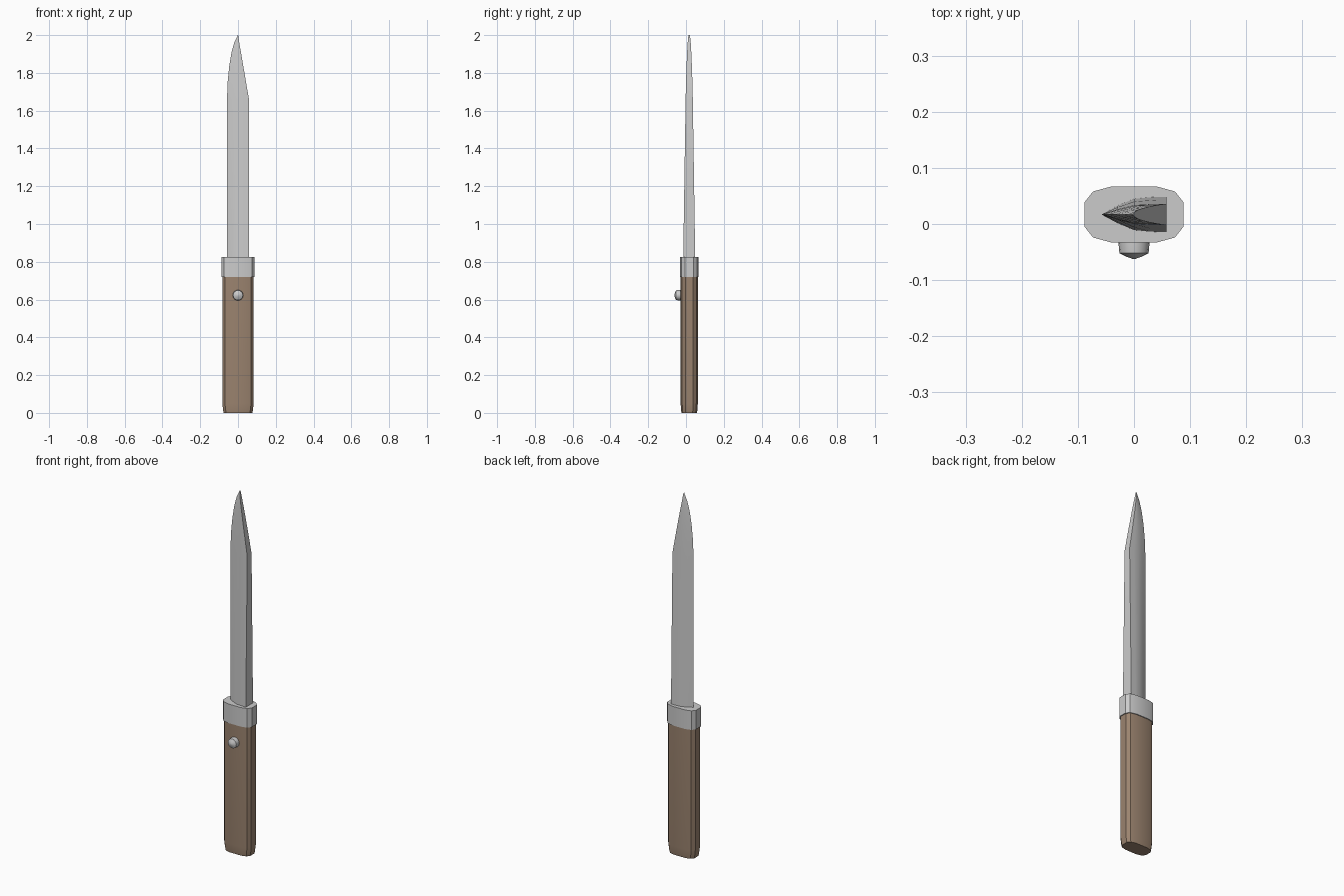
import bpy, bmesh, math

if "Cube" in bpy.data.objects:
    bpy.data.objects.remove(bpy.data.objects["Cube"])

CY = 0.017  # centre line of blade and handle in y


def loft(name, rings, color=None, angle=20):
    """Skin a list of equal-length closed rings and cap both ends."""
    bm = bmesh.new()
    vr = [[bm.verts.new(p) for p in r] for r in rings]
    n = len(vr[0])
    for a, b in zip(vr, vr[1:]):
        for i in range(n):
            j = (i + 1) % n
            bm.faces.new((a[i], a[j], b[j], b[i]))
    bm.faces.new(vr[0])
    bm.faces.new(vr[-1])
    bmesh.ops.remove_doubles(bm, verts=bm.verts, dist=1e-5)
    bmesh.ops.recalc_face_normals(bm, faces=bm.faces)
    me = bpy.data.meshes.new(name)
    bm.to_mesh(me)
    bm.free()
    ob = bpy.data.objects.new(name, me)
    bpy.context.collection.objects.link(ob)
    if color:
        mat = bpy.data.materials.new(name + "_material")
        mat.diffuse_color = color
        mat.use_nodes = True
        mat.node_tree.nodes["Principled BSDF"].inputs["Base Color"].default_value = mat.diffuse_color
        me.materials.append(mat)
    bpy.ops.object.select_all(action='DESELECT')
    ob.select_set(True)
    bpy.context.view_layer.objects.active = ob
    bpy.ops.object.shade_smooth_by_angle(angle=math.radians(angle))
    return ob


# Chamfered outline shared by handle and guard (one quarter, mirrored)
quarter = [(0.088, 0.022), (0.073, 0.041), (0.040, 0.050)]
outline = (quarter + [(-x, y) for x, y in reversed(quarter)]
           + [(-x, -y) for x, y in quarter]
           + [(x, -y) for x, y in reversed(quarter)])


def grip_ring(z, sx, sy):
    return [(x * sx, CY + y * sy, z) for x, y in outline]


# Wooden handle with a slightly tapered butt
loft("handle", [grip_ring(0.0, 0.86, 0.82), grip_ring(0.012, 0.89, 0.86),
                grip_ring(0.05, 0.945, 0.91), grip_ring(0.73, 0.945, 0.91)],
     (0.33, 0.23, 0.16, 1))

# Metal guard
loft("guard", [grip_ring(0.72, 1, 1), grip_ring(0.826, 1, 1)])

# Blade: cutting edge at -x, flat spine at +x, thinning toward the tip
side = [(-0.5, 0.5), (0, 0.88), (0.5, 0.97), (1, 1)]
section = [(-1, 0)] + side + [(x, -y) for x, y in reversed(side)]
# z, edge x, spine x, half thickness
stations = [(0.78, 0.058, 0.058, 0.032), (0.83, 0.058, 0.058, 0.0315),
            (1.2, 0.058, 0.058, 0.026), (1.66, 0.058, 0.058, 0.019),
            (1.75, 0.055, 0.0427, 0.017), (1.84, 0.046, 0.0273, 0.014),
            (1.91, 0.034, 0.0154, 0.011), (1.96, 0.020, 0.0068, 0.008),
            (2.0, 0.001, 0.001, 0.004)]
loft("blade", [[(x * (l if x < 0 else r), CY + y * t, z) for x, y in section]
               for z, l, r, t in stations])

# Button on the front of the handle, with a shallow domed end
button = [(-0.015, 0.027), (-0.030, 0.028), (-0.052, 0.026),
          (-0.058, 0.014), (-0.062, 0.003)]
N = 16
loft("button", [[(r * math.cos(2 * math.pi * i / N), y,
                  0.623 + r * math.sin(2 * math.pi * i / N)) for i in range(N)]
                for y, r in button], angle=30)
